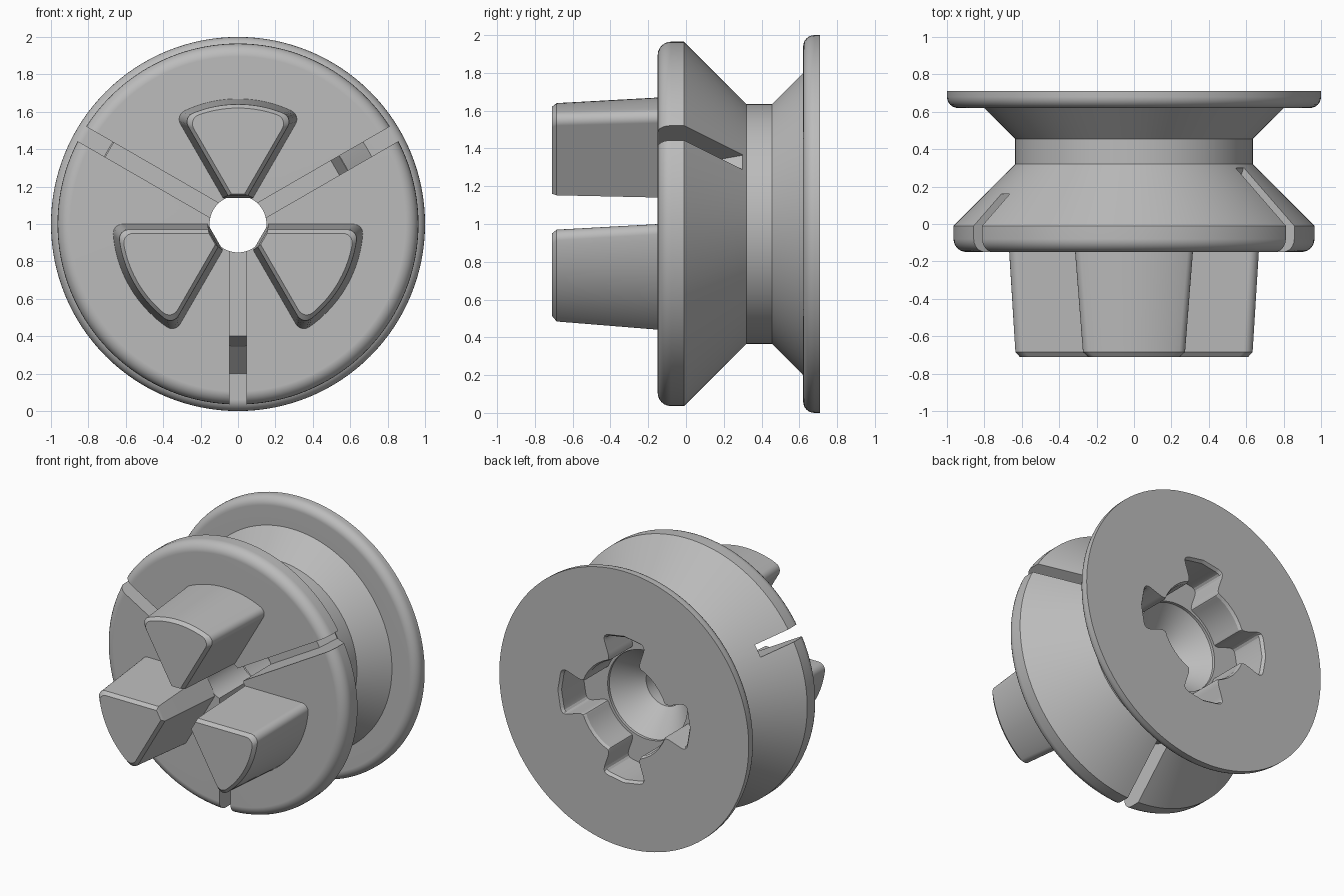
import bpy, bmesh
from math import sin, cos, pi, radians, sqrt, atan2

cube = bpy.data.objects.get("Cube")
if cube:
    bpy.data.objects.remove(cube, do_unlink=True)

AXIS_Z = 1.0
FRONT, BACK = -0.15, 0.71
BORE = 0.152

plastic = bpy.data.materials.new("light_grey_plastic")
plastic.use_nodes = True
grey = (0.5, 0.5, 0.5, 1)
plastic.diffuse_color = grey
plastic.node_tree.nodes["Principled BSDF"].inputs["Base Color"].default_value = grey


def make_object(name, bm):
    bmesh.ops.recalc_face_normals(bm, faces=bm.faces)
    mesh = bpy.data.meshes.new(name)
    bm.to_mesh(mesh)
    bm.free()
    mesh.materials.append(plastic)
    obj = bpy.data.objects.new(name, mesh)
    bpy.context.collection.objects.link(obj)
    return obj


def loft(rings, closed=False):
    """Bridge equal-length rings of points; cap the ends or join them."""
    bm = bmesh.new()
    loops = [[bm.verts.new(p) for p in ring] for ring in rings]
    pairs = list(zip(loops, loops[1:]))
    if closed:
        pairs.append((loops[-1], loops[0]))
    else:
        bm.faces.new(loops[0])
        bm.faces.new(loops[-1])
    for a, b in pairs:
        for i in range(len(a)):
            j = (i + 1) % len(a)
            bm.faces.new((a[i], a[j], b[j], b[i]))
    return bm


def fillet(y, r, radius, steps=6):
    """Quarter round from a front face to an outer rim, as (y, r) points."""
    return [(y - radius * cos(t), r + radius * sin(t))
            for t in (i * pi / 2 / steps for i in range(steps + 1))]


def finish(obj):
    bpy.ops.object.select_all(action="DESELECT")
    obj.select_set(True)
    bpy.context.view_layer.objects.active = obj
    for mod in list(obj.modifiers):
        bpy.ops.object.modifier_apply(modifier=mod.name)
    bpy.ops.object.shade_smooth_by_angle(angle=radians(25))
    normals = obj.modifiers.new("even_normals", "WEIGHTED_NORMAL")
    normals.keep_sharp = True


# Spool body: one closed profile turned around the y axis
profile = [(BACK, 0.32), (0.42, 0.32), (0.24, BORE), (FRONT, BORE)]
profile += fillet(-0.08, 0.895, 0.07)
profile += [(-0.01, 0.965), (0.32, 0.635), (0.455, 0.635), (0.62, 0.80)]
profile += fillet(0.68, 0.94, 0.06)
profile += [(BACK, 1.0)]
SIDES = 128
turned = [[(r * cos(a), y, AXIS_Z + r * sin(a)) for y, r in profile]
          for a in (2 * pi * i / SIDES for i in range(SIDES))]
body = make_object("spool_body", loft(turned, closed=True))
cutters = []


# Radial slots in the front flange; two of them dip further at the outer end
def slot(name, angle, deep):
    points = [(0.05, -0.3), (1.2, -0.3)]
    if deep:
        points += [(1.2, 0.3), (0.65, 0.3), (0.6, 0.16)]
    else:
        points += [(1.2, 0.16)]
    points += [(0.05, 0.16)]
    c, s = cos(angle), sin(angle)
    rings = [[(r * c - w * s, y, AXIS_Z + r * s + w * c) for r, y in points]
             for w in (-0.045, 0.045)]
    cutters.append(make_object(name, loft(rings)))


slot("slot_cutter_right", radians(30), True)
slot("slot_cutter_left", radians(150), False)
slot("slot_cutter_bottom", radians(270), True)


# Cross-shaped socket in the back: a round centre with four flared arms
def rounded(points, corners, radius=0.05, steps=4):
    """Replace the listed corners by small quadratic curves."""
    out = []
    n = len(points)
    for i, p in enumerate(points):
        if i not in corners:
            out.append(p)
            continue
        ends = []
        for q in (points[i - 1], points[(i + 1) % n]):
            d = sqrt((q[0] - p[0]) ** 2 + (q[1] - p[1]) ** 2)
            k = min(radius, d * 0.45) / d
            ends.append((p[0] + (q[0] - p[0]) * k, p[1] + (q[1] - p[1]) * k))
        for t in (j / steps for j in range(steps + 1)):
            out.append(tuple((1 - t) ** 2 * a + 2 * t * (1 - t) * m + t * t * b
                             for a, m, b in zip(ends[0], p, ends[1])))
    return out


outline, corners = [], set()
for arm in range(4):
    mid = arm * 90
    for deg, r in ((-19, 0.34), (-19, 0.515), (0, 0.515), (19, 0.515), (19, 0.34)):
        if deg:
            corners.add(len(outline))
        a = radians(mid + deg)
        outline.append((r * cos(a), r * sin(a)))
    for k in range(1, 6):
        a = radians(mid + 19 + k * 52 / 6)
        outline.append((0.34 * cos(a), 0.34 * sin(a)))
outline = rounded(outline, corners)
socket_rings = [[(x * s, y, AXIS_Z + z * s) for x, z in outline]
                for y, s in ((0.44, 1.0), (0.69, 1.0), (0.73, 1.06))]
cutters.append(make_object("socket_cutter", loft(socket_rings)))

for cutter in cutters:
    cutter.hide_render = True
    cut = body.modifiers.new(cutter.name, "BOOLEAN")
    cut.operation = "DIFFERENCE"
    cut.solver = "EXACT"
    cut.object = cutter
finish(body)
for cutter in cutters:
    bpy.data.objects.remove(cutter, do_unlink=True)


# Tapered drive pegs: sectors with rounded outer corners and a chamfered end
def sector(inset):
    """Right half of the outline, pointing up, then its mirror image."""
    outer, q = 0.67 - inset, 0.05
    apex = 2 * inset
    b = apex + 2 * q
    h = b * cos(pi / 6)
    t = -h + sqrt(h * h - b * b + (outer - q) ** 2)
    cx, cz = t / 2, b + t * cos(pi / 6)
    end = atan2(cz, cx)
    base_z = 0.14 + 0.4 * inset
    half = [((base_z - apex) * sin(pi / 6) / cos(pi / 6), base_z)]
    for i in range(7):
        a = -pi / 6 + (end + pi / 6) * i / 6
        half.append((cx + q * cos(a), cz + q * sin(a)))
    for i in range(1, 9):
        a = end + (pi / 2 - end) * i / 9
        half.append((outer * cos(a), outer * sin(a)))
    return half + [(0, outer)] + [(-x, z) for x, z in reversed(half)]


for name, turn in (("top_peg", 0), ("left_peg", -120), ("right_peg", 120)):
    c, s = cos(radians(turn)), sin(radians(turn))
    rings = [[(x * c - z * s, y, AXIS_Z + x * s + z * c) for x, z in sector(inset)]
             for y, inset in ((FRONT + 0.01, 0), (-0.685, 0.03), (-0.71, 0.05))]
    finish(make_object(name, loft(rings)))
